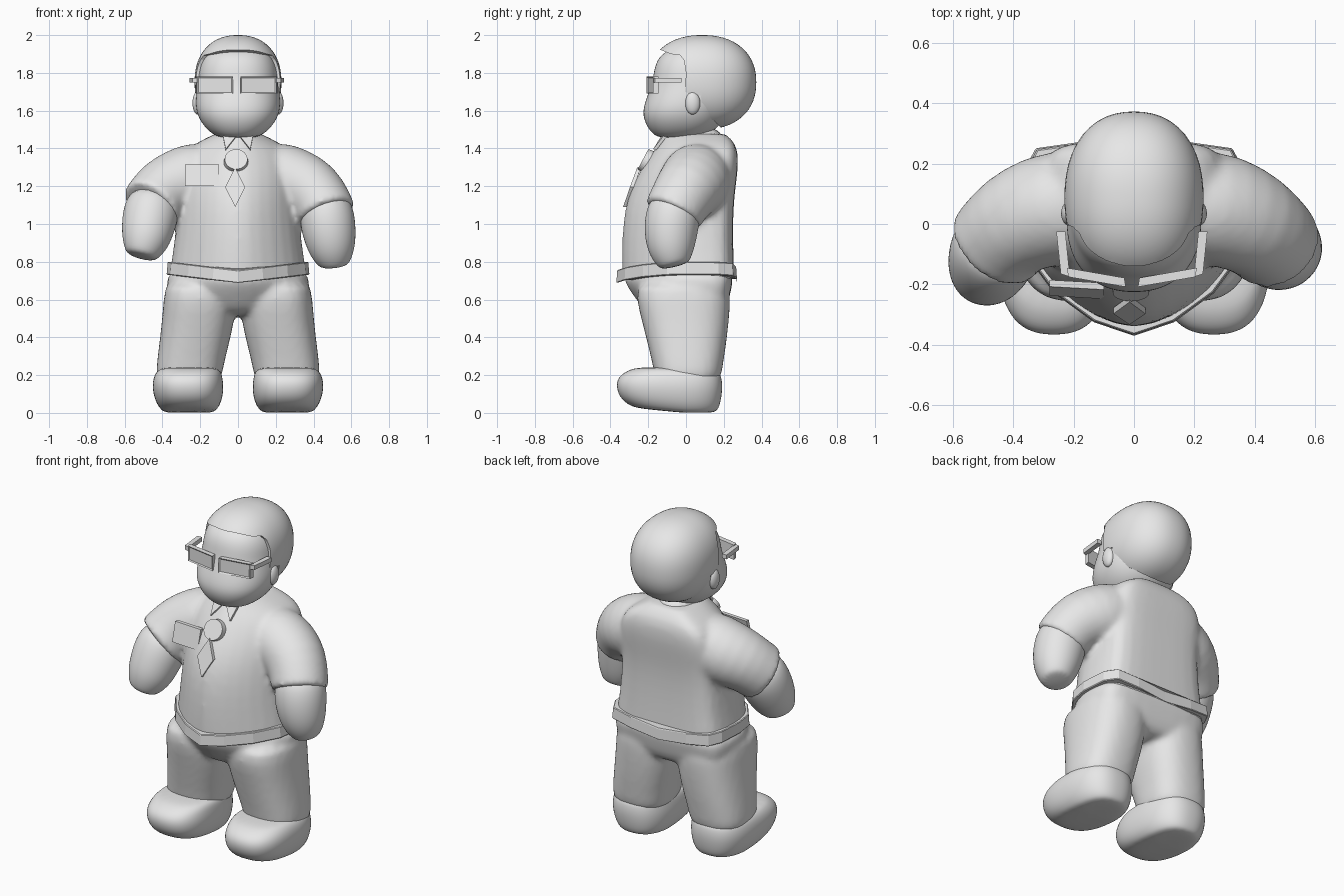
import bpy, bmesh, math
from mathutils import Vector, Matrix

if "Cube" in bpy.data.objects:
    bpy.data.objects.remove(bpy.data.objects["Cube"], do_unlink=True)

GREY = (0.8, 0.8, 0.8, 1.0)
grey = bpy.data.materials.new("light_grey")
grey.use_nodes = True
grey.diffuse_color = GREY
grey.node_tree.nodes["Principled BSDF"].inputs["Base Color"].default_value = GREY


def finish(name, bm, smooth=True):
    bmesh.ops.recalc_face_normals(bm, faces=bm.faces[:])
    mesh = bpy.data.meshes.new(name)
    for f in bm.faces:
        f.smooth = smooth
    bm.to_mesh(mesh)
    bm.free()
    mesh.materials.append(grey)
    obj = bpy.data.objects.new(name, mesh)
    bpy.context.scene.collection.objects.link(obj)
    return obj


def oval(cx, rx, front, back, z, n=2.4, steps=20):
    """Superellipse ring lying flat at height z."""
    cy, ry, ring = (front + back) / 2, (back - front) / 2, []
    for i in range(steps):
        a = math.tau * i / steps
        c, s = math.cos(a), math.sin(a)
        k = (abs(c) ** n + abs(s) ** n) ** (-1 / n)
        ring.append(Vector((cx + rx * c * k, cy + ry * s * k, z)))
    return ring


# Half outline of the body: keel-shaped belly, flat back
HALF = [(0, 0), (.35, .07), (.7, .22), (.95, .42), (1, .6), (.97, .85), (.86, .97), (.5, 1)]


def body_ring(z, w, front, back, lift=0.0):
    pts = HALF + [(0, 1)] + [(-x, t) for x, t in reversed(HALF[1:])]
    return [Vector((x * w, front + t * (back - front), z + lift * abs(x))) for x, t in pts]


def tube(path, steps=16):
    """Rings square to a path of (x, y, z, radius)."""
    rings = []
    pts = [Vector(p[:3]) for p in path]
    for i, p in enumerate(pts):
        t = (pts[min(i + 1, len(pts) - 1)] - pts[max(i - 1, 0)]).normalized()
        u = (Vector((0, 1, 0)) - t * t.y).normalized()
        v = t.cross(u)
        r = path[i][3]
        rings.append([p + r * (u * math.cos(math.tau * k / steps) + v * math.sin(math.tau * k / steps))
                      for k in range(steps)])
    return rings


def loft(name, *stacks, subdiv=2, blend=False):
    """Skin one or more ring stacks; blend fuses them into one soft surface."""
    bm = bmesh.new()
    for rings in stacks:
        rows = [[bm.verts.new(p) for p in ring] for ring in rings]
        n = len(rows[0])
        for a, b in zip(rows, rows[1:]):
            for i in range(n):
                bm.faces.new((a[i], a[(i + 1) % n], b[(i + 1) % n], b[i]))
        bm.faces.new(rows[0])
        bm.faces.new(rows[-1])
    obj = finish(name, bm)
    if subdiv:
        sub = obj.modifiers.new("soften", "SUBSURF")
        sub.levels = sub.render_levels = subdiv
    if blend:
        rem = obj.modifiers.new("fuse", "REMESH")
        rem.mode, rem.voxel_size, rem.use_smooth_shade = "VOXEL", 0.016, True
        rel = obj.modifiers.new("relax", "SMOOTH")
        rel.factor, rel.iterations = 0.5, 6
    return obj


def plate(name, points, push, inset=0.0):
    """Solid made by pushing a flat outline; inset sinks a pane into its front."""
    bm = bmesh.new()
    a = [bm.verts.new(p) for p in points]
    b = [bm.verts.new(Vector(p) + Vector(push)) for p in points]
    n = len(a)
    bm.faces.new(a)
    front = bm.faces.new(b)
    for i in range(n):
        bm.faces.new((a[i], a[(i + 1) % n], b[(i + 1) % n], b[i]))
    bmesh.ops.recalc_face_normals(bm, faces=bm.faces[:])
    if inset:
        bmesh.ops.inset_region(bm, faces=[front], thickness=inset, depth=-inset / 2)
    return finish(name, bm, smooth=False)


def ball(name, centre, radii, n=2.0):
    bm = bmesh.new()
    bmesh.ops.create_uvsphere(bm, u_segments=48, v_segments=32, radius=1)
    for v in bm.verts:
        v.co *= sum(abs(c) ** n for c in v.co) ** (-1 / n)
        v.co = Vector(centre) + Vector(r * c for r, c in zip(radii, v.co))
    return finish(name, bm)


# Shirt: torso with both sleeves
torso = [body_ring(*r) for r in (
    (.68, .37, -.352, .255), (.72, .37, -.352, .255), (.85, .347, -.354, .25), (1.0, .33, -.348, .248),
    (1.12, .32, -.328, .253), (1.22, .32, -.288, .265), (1.3, .315, -.243, .275), (1.38, .29, -.188, .275),
    (1.435, .215, -.145, .255), (1.47, .135, -.115, .215), (1.48, .125, -.11, .205))]
shoulder = [(.1, .07, 1.28, .15), (.2, .06, 1.255, .19), (.3, .045, 1.215, .195), (.4, 0, 1.175, .177)]
left_sleeve = shoulder + [(.452, -.05, 1.09, .165), (.465, -.068, 1.055, .162), (.469, -.073, 1.045, .162)]
right_sleeve = [(-x, y, z, r) for x, y, z, r in shoulder] + [
    (-.44, -.048, 1.12, .17), (-.462, -.073, 1.095, .168), (-.469, -.081, 1.087, .168)]
loft("shirt", torso, tube(left_sleeve), tube(right_sleeve), subdiv=1, blend=True)

# Forearms with mitten hands
loft("left_hand", tube([(.45, -.04, 1.13, .13), (.47, -.07, 1.05, .15), (.484, -.082, .95, .145),
                        (.498, -.078, .86, .126), (.508, -.065, .795, .092), (.51, -.06, .775, .068)]))
loft("right_hand", tube([(-.43, -.04, 1.15, .13), (-.46, -.08, 1.07, .152), (-.475, -.12, .99, .145),
                         (-.49, -.155, .91, .13), (-.51, -.178, .845, .095), (-.515, -.182, .825, .07)]))

# Trousers: hips with both legs
hips = [body_ring(*r) for r in ((.77, .36, -.34, .24), (.71, .382, -.345, .25), (.66, .38, -.32, .24),
                                (.6, .37, -.275, .228), (.55, .34, -.235, .208), (.51, .27, -.18, .17))]


def leg(side):
    return [oval(side * x, w, f, b, z, 2.7) for z, x, w, f, b in (
        (.72, .2, .183, -.26, .233), (.6, .202, .192, -.265, .237), (.48, .212, .192, -.232, .227),
        (.35, .235, .184, -.2, .212), (.22, .26, .176, -.168, .19), (.14, .26, .172, -.16, .18))]


loft("trousers", hips, leg(1), leg(-1), subdiv=1, blend=True)

# Belt
belt = loft("belt", [body_ring(z, w, f, b, .045) for z, w, f, b in (
    (.687, .378, -.37, .27), (.755, .372, -.365, .265))], subdiv=0)
bevel = belt.modifiers.new("edge", "BEVEL")
bevel.width, bevel.segments, bevel.limit_method = 0.004, 1, "ANGLE"
for face in belt.data.polygons:
    face.use_smooth = False

# Shoes, with the toes tipped up a little
for side, label in ((1, "left"), (-1, "right")):
    shoe = [oval(side * x, w, f, b, z, 2.8) for z, x, w, f, b in (
        (-.005, .26, .12, -.25, .14), (.015, .26, .152, -.31, .17), (.06, .262, .178, -.355, .185),
        (.13, .265, .19, -.372, .195), (.185, .265, .183, -.357, .19), (.222, .26, .17, -.31, .175),
        (.243, .26, .135, -.25, .03))]
    for p in (p for ring in shoe for p in ring):
        p.z += max(0, -p.y) * (.245 - p.z) * .4
    loft(label + "_shoe", shoe)

# Face and neck
loft("face", [oval(0, w, f, b, z, 2.3, 24) for z, w, f, b in (
    (1.455, .09, -.14, .08), (1.475, .135, -.175, .12), (1.52, .185, -.212, .18), (1.59, .224, -.234, .22),
    (1.67, .225, -.21, .25), (1.75, .214, -.178, .28), (1.82, .21, -.17, .28), (1.88, .188, -.148, .26),
    (1.92, .155, -.1, .22), (1.955, .1, -.02, .15))])
loft("neck", [oval(0, w, -w, w + .08, z) for z, w in ((1.36, .12), (1.42, .115), (1.52, .11))])

# Hair: rounded cap with the face side cut away along the hairline
hair = ball("hair", (0, .085, 1.75), (.23, .287, .25), 2.25)
hairline = [(-.5, 1.925), (-.13, 1.92), (-.08, 1.9), (-.03, 1.893), (-.01, 1.865), (0, 1.8), (-.005, 1.7),
            (.02, 1.69), (.08, 1.68), (.085, 1.58), (.15, 1.545), (.19, 1.505), (.19, 1.3), (-.5, 1.3)]
cutter = plate("hairline_cutter", [(-.5, y, z) for y, z in hairline], (1, 0, 0))
cut = hair.modifiers.new("hairline", "BOOLEAN")
cut.operation, cut.object = "DIFFERENCE", cutter
bpy.ops.object.select_all(action="DESELECT")
bpy.context.view_layer.objects.active = hair
hair.select_set(True)
bpy.ops.object.modifier_apply(modifier=cut.name)
bpy.ops.object.shade_smooth_by_angle(angle=math.radians(35))
bpy.data.objects.remove(cutter, do_unlink=True)

# Ears, collar points and glasses
for s, label in ((1, "left"), (-1, "right")):
    ball(label + "_ear", (s * .214, .035, 1.64), (.027, .04, .06))
    plate(label + "_collar_point", [(s * .01, -.115, 1.46), (s * .08, -.1, 1.465), (s * .065, -.158, 1.39)],
          (0, -.016, .006))
    c = -.007
    plate(label + "_lens", [(c + s * .025, -.178, 1.69), (c + s * .215, -.145, 1.69),
                            (c + s * .215, -.145, 1.78), (c + s * .025, -.178, 1.78)],
          (-s * .005, -.03, 0), inset=.01)
    plate(label + "_temple", [(c + s * .205, -.175, 1.748), (c + s * .235, -.165, 1.748),
                              (c + s * .25, -.025, 1.748), (c + s * .22, -.025, 1.748)], (0, 0, .026))

# Chest badge, medallion and its diamond pendant
plate("badge", [(-.28, -.215, 1.2), (-.1, -.226, 1.2), (-.1, -.195, 1.315), (-.28, -.185, 1.315)], (0, -.022, 0))
plate("pendant", [(-.015, -.313, 1.09), (.038, -.277, 1.195), (-.015, -.238, 1.3), (-.068, -.277, 1.195)],
      (0, -.02, 0))
bm = bmesh.new()
bmesh.ops.create_cone(bm, cap_ends=True, segments=32, radius1=.065, radius2=.06, depth=.035,
                      matrix=Matrix.Translation((-.01, -.212, 1.335)) @ Matrix.Rotation(math.radians(62), 4, "X"))
finish("medallion", bm, smooth=False)
